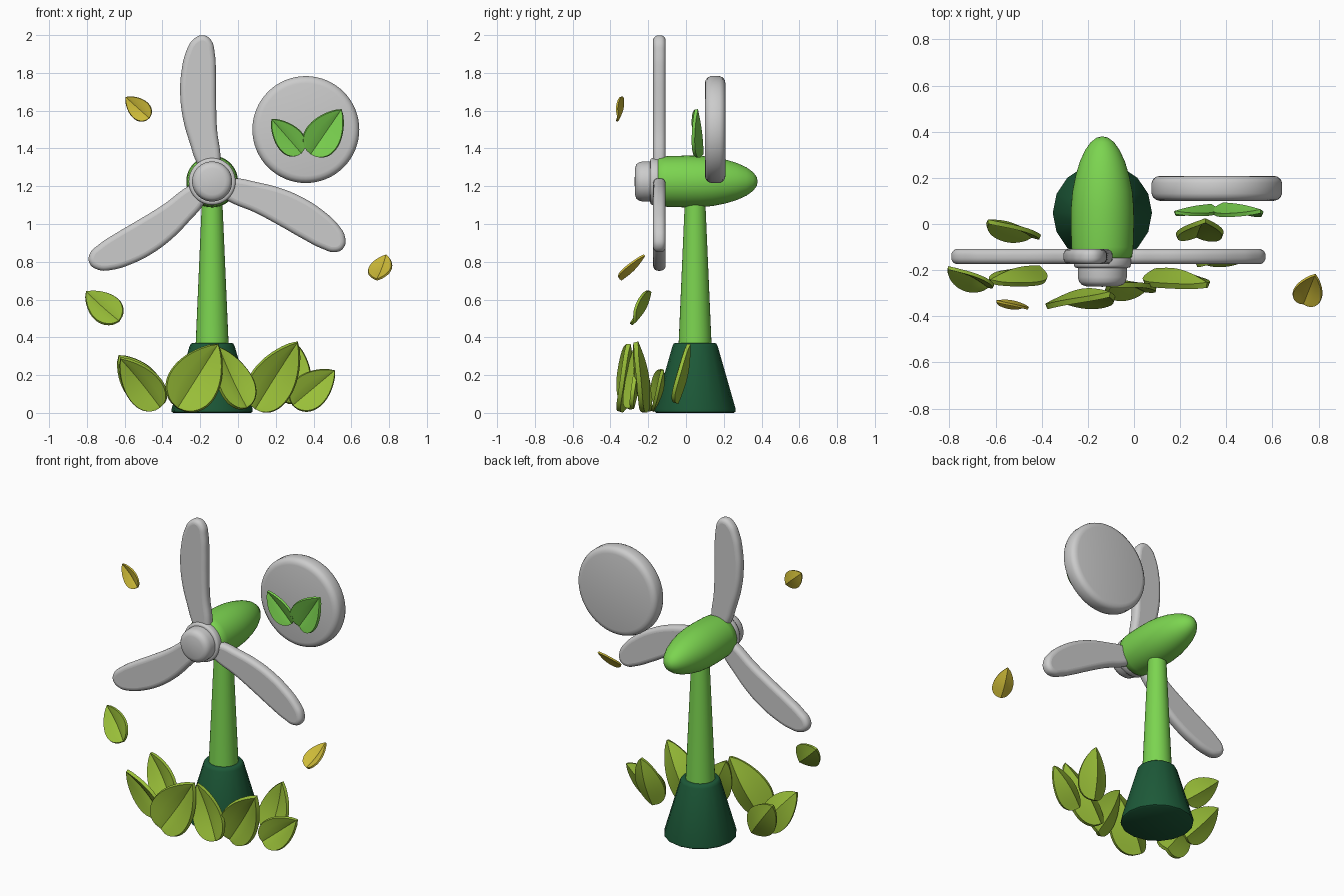
import bpy, bmesh
from math import sin, cos, pi, radians
from mathutils import Vector

if "Cube" in bpy.data.objects:
    bpy.data.objects.remove(bpy.data.objects["Cube"])


def material(name, rgb):
    m = bpy.data.materials.new(name)
    m.diffuse_color = (*rgb, 1)
    m.use_nodes = True
    m.node_tree.nodes["Principled BSDF"].inputs["Base Color"].default_value = m.diffuse_color
    return m


DARK = material("dark_green", (0.012, 0.1, 0.04))
GREEN = material("green", (0.2, 0.66, 0.08))
LIME = material("lime", (0.32, 0.52, 0.04))
YELLOW = material("yellow", (0.62, 0.5, 0.04))


def finish(name, bm, mat=None, angle=35):
    bmesh.ops.remove_doubles(bm, verts=bm.verts, dist=1e-5)
    bmesh.ops.recalc_face_normals(bm, faces=bm.faces)
    me = bpy.data.meshes.new(name)
    bm.to_mesh(me)
    bm.free()
    ob = bpy.data.objects.new(name, me)
    bpy.context.collection.objects.link(ob)
    if mat:
        me.materials.append(mat)
    smooth(ob, angle)
    return ob


def smooth(ob, angle):
    bpy.ops.object.select_all(action='DESELECT')
    ob.select_set(True)
    bpy.context.view_layer.objects.active = ob
    bpy.ops.object.shade_smooth_by_angle(angle=radians(angle))


def grid_faces(bm, rows):
    for a, b in zip(rows, rows[1:]):
        for i in range(len(a) - 1):
            bm.faces.new((a[i], a[i + 1], b[i + 1], b[i]))


def lathe(name, profile, centre, axis='Z', segs=48, mat=None, angle=35):
    """Turn (radius, height) points round the z or y axis."""
    bm = bmesh.new()
    rows = []
    for r, h in profile:
        row = []
        for i in range(segs + 1):
            a = 2 * pi * i / segs
            p = (r * cos(a), r * sin(a), h) if axis == 'Z' else (r * cos(a), h, r * sin(a))
            row.append(bm.verts.new(Vector(p) + Vector(centre)))
        rows.append(row)
    grid_faces(bm, rows)
    bmesh.ops.remove_doubles(bm, verts=bm.verts, dist=1e-5)
    bmesh.ops.dissolve_degenerate(bm, edges=bm.edges, dist=1e-6)
    return finish(name, bm, mat, angle)


def leaf(name, base, tip, width, mat, face=(0, -1, 0), fold=0.42, bend=0.06):
    """Pointed leaf folded along its midrib, edges lifted towards 'face'."""
    base, tip = Vector(base), Vector(tip)
    along = tip - base
    side = along.cross(Vector(face)).normalized()
    front = side.cross(along).normalized()
    length = along.length
    bm = bmesh.new()
    rows = []
    n, m = 18, 8
    for j in range(n + 1):
        t = (j / n) ** 1.4
        w = width / 2 * t ** 0.5 * (1 - t) ** 0.85 / 0.413
        row = []
        for i in range(m + 1):
            u = 2 * i / m - 1
            lift = fold * w * abs(u) ** 0.85 - bend * length * sin(pi * t)
            row.append(bm.verts.new(base + along * t + side * (u * w) + front * lift))
        rows.append(row)
    grid_faces(bm, rows)
    bmesh.ops.remove_doubles(bm, verts=bm.verts, dist=1e-5)
    bmesh.ops.dissolve_degenerate(bm, edges=bm.edges, dist=1e-6)
    ob = finish(name, bm, mat, 30)
    mod = ob.modifiers.new("thickness", 'SOLIDIFY')
    mod.thickness = 0.06 * length
    mod.offset = 0
    bpy.ops.object.modifier_apply(modifier=mod.name)
    smooth(ob, 30)
    return ob


X, Y, HUB_Z = -0.137, 0.048, 1.225

# Base and tower
lathe("base", [(0, 0), (.205, 0), (.214, .006), (.215, .02), (.12, .352), (.113, .366),
               (.105, .37), (0, .37)], (X, Y, 0), segs=16, mat=DARK, angle=40)
lathe("tower", [(0, .3), (.09, .3), (.053, 1.15), (0, 1.15)], (X, Y, 0), segs=32, mat=GREEN)

# Nacelle
lathe("nacelle", [(0, -.15), (.12, -.15), (.129, -.142), (.134, -.1), (.137, 0), (.136, .07),
                  (.13, .14), (.116, .21), (.098, .27), (.075, .32), (.05, .355), (.025, .374),
                  (0, .38)], (X, 0, HUB_Z), 'Y', mat=GREEN, angle=50)

# Hub collar and nose cap
lathe("hub_collar", [(0, -.19), (.11, -.19), (.12, -.187), (.124, -.178), (.124, -.15),
                     (.12, -.14), (0, -.14)], (X, 0, HUB_Z), 'Y', angle=50)
lathe("hub_cap", [(0, -.272), (.07, -.27), (.09, -.263), (.101, -.25), (.106, -.23),
                  (.106, -.18), (0, -.18)], (X, 0, HUB_Z), 'Y', angle=50)

# Three rotor blades from one smooth rounded outline
OUTLINE = [(-.03, .03), (-.082, .103), (-.116, .2), (-.153, .33), (-.169, .463), (-.163, .58),
           (-.138, .69), (-.1, .755), (-.048, .777), (-.006, .752), (.014, .68), (.02, .57),
           (.021, .437), (.026, .278), (.044, .12), (.03, .03)]
for k in range(3):
    cu = bpy.data.curves.new("blade", 'CURVE')
    cu.dimensions = '2D'
    cu.fill_mode = 'BOTH'
    cu.resolution_u = 5
    cu.extrude, cu.bevel_depth, cu.offset, cu.bevel_resolution = 0.006, 0.027, -0.027, 4
    sp = cu.splines.new('BEZIER')
    sp.bezier_points.add(len(OUTLINE) - 1)
    for bp, (x, z) in zip(sp.bezier_points, OUTLINE):
        bp.co = (x, z, 0)
        bp.handle_left_type = bp.handle_right_type = 'AUTO'
    sp.use_cyclic_u = True
    ob = bpy.data.objects.new(f"blade_{k + 1}", cu)
    bpy.context.collection.objects.link(ob)
    ob.location = (X, -.141, HUB_Z - .003)
    ob.rotation_euler = (pi / 2, k * 2 * pi / 3, 0)
    bpy.ops.object.select_all(action='DESELECT')
    ob.select_set(True)
    bpy.context.view_layer.objects.active = ob
    bpy.ops.object.convert(target='MESH')
    smooth(bpy.context.object, 50)

# Round badge disc with two leaves in front
lathe("disc", [(0, .1), (.245, .1), (.262, .104), (.276, .115), (.283, .132), (.283, .178),
               (.276, .195), (.262, .205), (.245, .209), (0, .209)], (.359, 0, 1.5), 'Y', 64)
leaf("disc_leaf_large", (.385, .085, 1.37), (.548, .055, 1.607), .19, GREEN, bend=.02)
leaf("disc_leaf_small", (.335, .08, 1.375), (.178, .05, 1.555), .145, GREEN, bend=.02)

# Leaves around the base: base point, tip, width, facing
GROUND = [((-.44, -.05, .06), (-.632, .01, .305), .19, (0, -1, .2)),
          ((-.41, -.19, .03), (-.622, -.25, .29), .20, (-.3, -1, 0)),
          ((-.32, -.325, .025), (-.105, -.305, .365), .27, (0, -1, 0)),
          ((.045, -.285, .025), (-.105, -.265, .35), .19, (.3, -1, 0)),
          ((.09, -.205, .02), (.315, -.265, .375), .235, (.1, -1, 0)),
          ((.27, -.05, .05), (.31, .015, .365), .20, (0, -1, .2)),
          ((.29, -.16, .04), (.512, -.125, .225), .19, (0, -1, 0))]
for i, (b, t, w, f) in enumerate(GROUND):
    leaf(f"ground_leaf_{i + 1}", b, t, w, LIME, f)

# Leaves drifting in the air
leaf("floating_leaf", (-.63, -.27, .485), (-.805, -.19, .642), .165, LIME, (0, -1, .3))
leaf("yellow_leaf_left", (-.47, -.355, 1.56), (-.595, -.335, 1.672), .11, YELLOW)
leaf("yellow_leaf_right", (.735, -.345, .705), (.785, -.22, .835), .125, YELLOW, (-.3, -1, .6))
